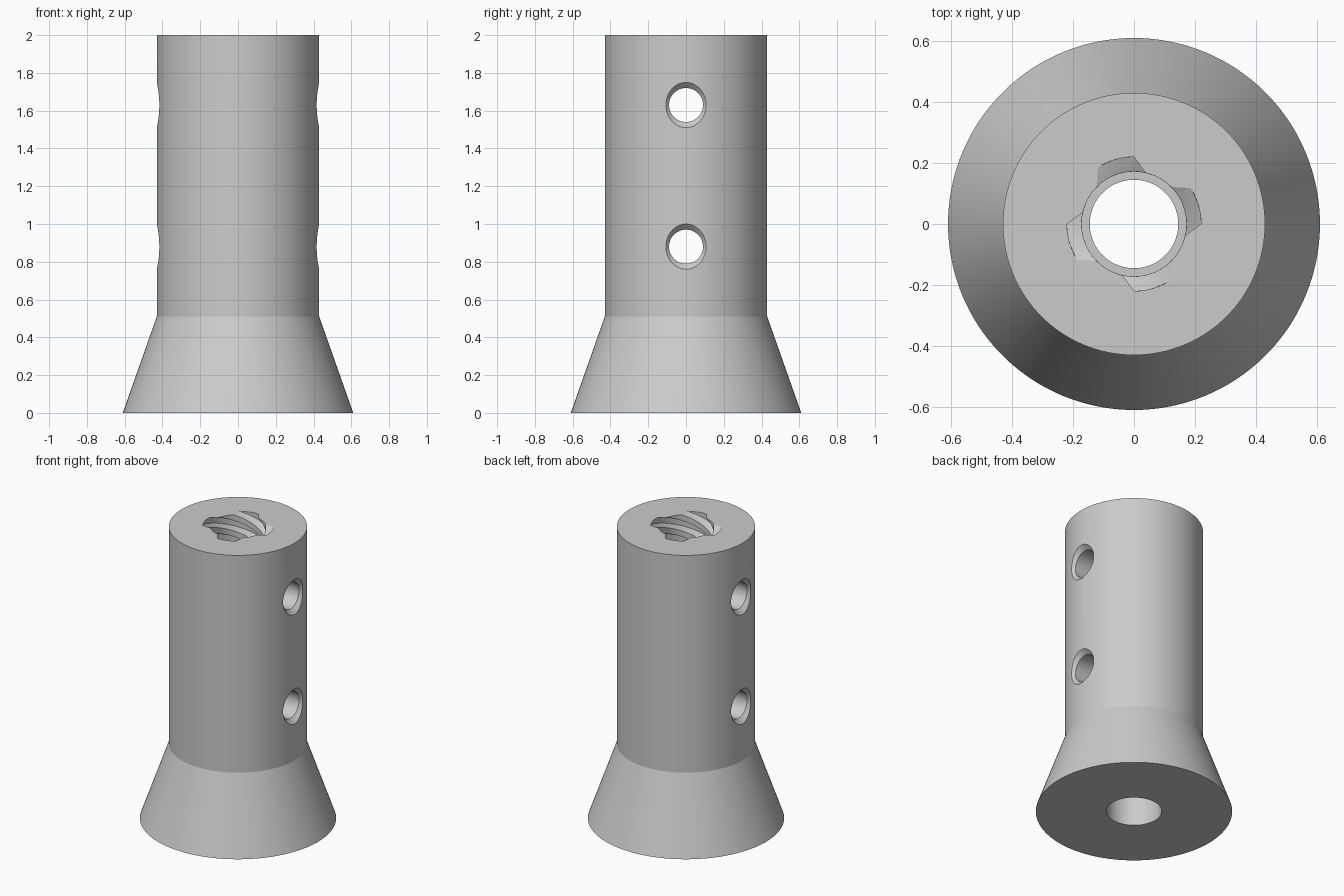
import bpy, bmesh, math
from mathutils import Matrix

if "Cube" in bpy.data.objects:
    bpy.data.objects.remove(bpy.data.objects["Cube"])

grey = bpy.data.materials.new("plain grey")
grey.use_nodes = True
COLOUR = (0.6, 0.6, 0.6, 1)
grey.diffuse_color = COLOUR
grey.node_tree.nodes["Principled BSDF"].inputs["Base Color"].default_value = COLOUR


def finish(name, bm):
    bmesh.ops.recalc_face_normals(bm, faces=bm.faces)
    mesh = bpy.data.meshes.new(name)
    bm.to_mesh(mesh)
    bm.free()
    mesh.materials.append(grey)
    obj = bpy.data.objects.new(name, mesh)
    bpy.context.collection.objects.link(obj)
    return obj


def loft(bm, rings, closed):
    """Bridge equal rings of points; join last to first, or cap the ends."""
    loops = [[bm.verts.new(p) for p in ring] for ring in rings]
    n = len(loops[0])
    pairs = list(zip(loops, loops[1:]))
    if closed:
        pairs.append((loops[-1], loops[0]))
    else:
        bm.faces.new(loops[0])
        bm.faces.new(loops[-1])
    for a, b in pairs:
        for i in range(n):
            j = (i + 1) % n
            bm.faces.new((a[i], a[j], b[j], b[i]))


def lathe(profile, sides, closed=False):
    bm = bmesh.new()
    turns = [2 * math.pi * i / sides for i in range(sides)]
    loft(bm, [[(r * math.cos(t), r * math.sin(t), z) for t in turns]
              for r, z in profile], closed)
    return bm


# Flared sleeve with a lower bore and a narrower neck
NECK, BORE = 0.145, 0.172
sleeve = finish("flared_sleeve", lathe(
    [(0.61, 0), (0.43, 0.51), (0.43, 2), (NECK, 2), (NECK, 1.2), (BORE, 1.2), (BORE, 0)],
    128, closed=True))

# Four-start internal thread, as a twisted trapezoid section
ROOT, LEAD, STARTS, BOTTOM, TOP, LAYERS = 0.22, 0.44, 4, 1.3, 2.04, 74
section = []
for start in range(STARTS):
    for lo, hi, r in ((0, 0.36, ROOT), (0.5, 0.86, BORE)):
        for k in range(7):
            phase = lo + (hi - lo) * k / 6
            section.append((r, 2 * math.pi * (start + phase) / STARTS))
rings = []
for k in range(LAYERS + 1):
    z = BOTTOM + (TOP - BOTTOM) * k / LAYERS
    twist = 2 * math.pi * (z - 2) / LEAD
    rings.append([(r * math.cos(t + twist), r * math.sin(t + twist), z) for r, t in section])
bm = bmesh.new()
loft(bm, rings, closed=False)
bmesh.ops.triangulate(bm, faces=[f for f in bm.faces if len(f.verts) == 4])
cutters = [finish("thread_cutter", bm)]

# Cross holes, countersunk at both ends
for name, z in (("lower", 0.88), ("upper", 1.63)):
    bm = lathe([(0.19, -0.5), (0.09, -0.4), (0.09, 0.4), (0.19, 0.5)], 48)
    bm.transform(Matrix.Translation((0, 0, z)) @ Matrix.Rotation(math.pi / 2, 4, "Y"))
    cutters.append(finish(name + "_hole_cutter", bm))

for cutter in cutters:
    mod = sleeve.modifiers.new(cutter.name, "BOOLEAN")
    mod.operation = "DIFFERENCE"
    mod.solver = "EXACT"
    mod.object = cutter

# Apply the cuts, drop the cutters, shade smooth with sharp edges
bpy.ops.object.select_all(action="DESELECT")
bpy.context.view_layer.objects.active = sleeve
sleeve.select_set(True)
for cutter in cutters:
    bpy.ops.object.modifier_apply(modifier=cutter.name)
    bpy.data.objects.remove(cutter)
bpy.ops.object.shade_smooth_by_angle(angle=math.radians(15))
